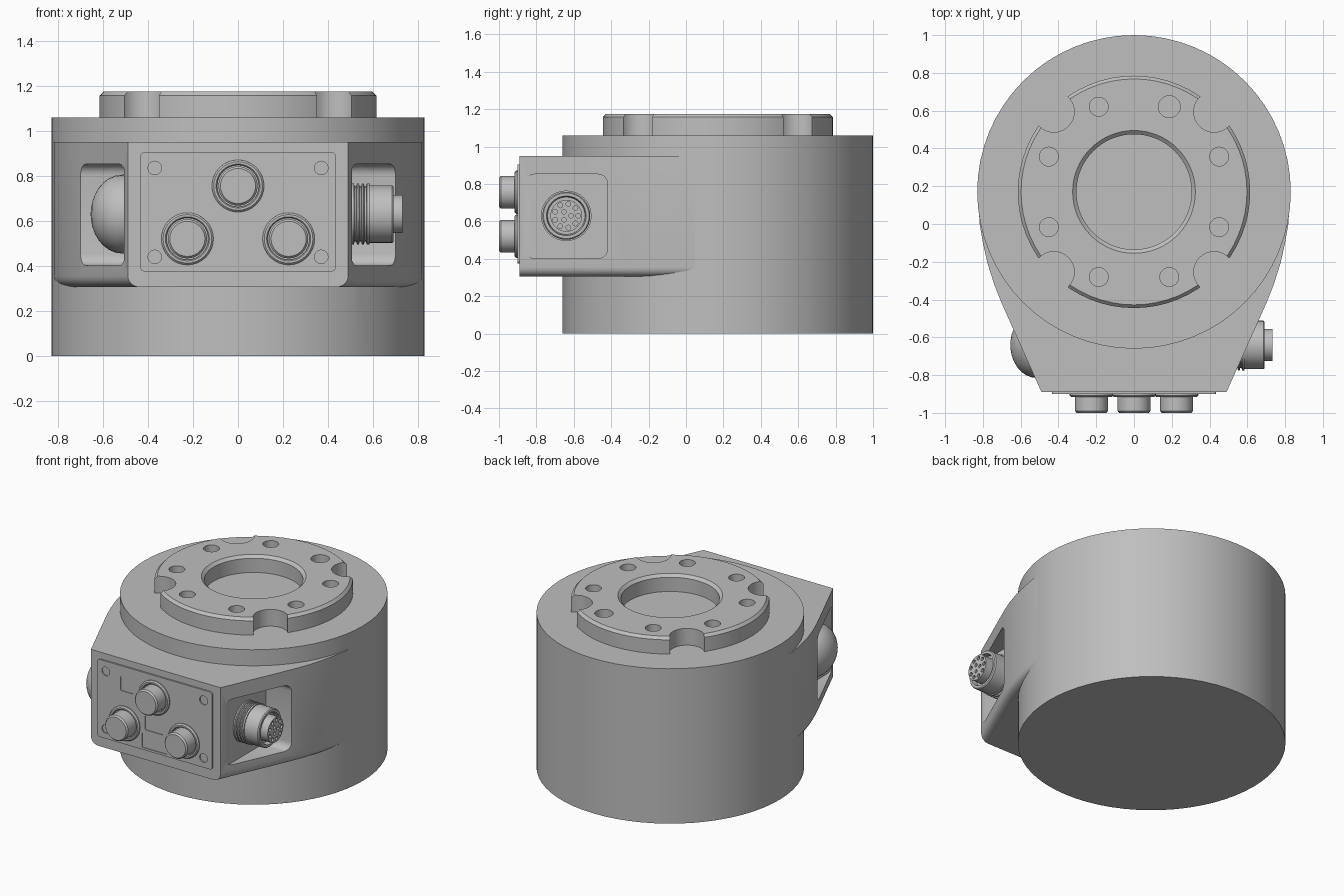
import bpy, bmesh, math
from mathutils import Vector, Matrix

cube = bpy.data.objects.get("Cube")
if cube:
    bpy.data.objects.remove(cube, do_unlink=True)

metal = bpy.data.materials.new("plain grey metal")
metal.use_nodes = True
GREY = (0.52, 0.52, 0.52, 1)
metal.diffuse_color = GREY
metal.node_tree.nodes["Principled BSDF"].inputs["Base Color"].default_value = GREY

AXIS_Y = 0.17            # y of the round body's axis
FRONT = -0.89            # y of the housing's front face
Z, LEFT, RIGHT, FORE = (0, 0, 1), (1, 0, 0), (-1, 0, 0), (0, -1, 0)


def finish(name, bm):
    bmesh.ops.recalc_face_normals(bm, faces=bm.faces)
    mesh = bpy.data.meshes.new(name)
    bm.to_mesh(mesh)
    bm.free()
    mesh.materials.append(metal)
    ob = bpy.data.objects.new(name, mesh)
    bpy.context.collection.objects.link(ob)
    return ob


def lathe(name, profile, centre, axis=Z, closed=False, steps=32):
    """Revolve (radius, height) points round an axis through centre."""
    bm = bmesh.new()
    verts = [bm.verts.new((r, 0, h)) for r, h in profile]
    pairs = list(zip(verts, verts[1:]))
    if closed:
        pairs.append((verts[-1], verts[0]))
    edges = [bm.edges.new(p) for p in pairs]
    bmesh.ops.spin(bm, geom=verts + edges, cent=(0, 0, 0), axis=(0, 0, 1),
                   angle=math.tau, steps=steps)
    bmesh.ops.remove_doubles(bm, verts=bm.verts, dist=1e-5)
    turn = Vector(Z).rotation_difference(Vector(axis)).to_matrix().to_4x4()
    bm.transform(Matrix.Translation(centre) @ turn)
    return finish(name, bm)


def rod(name, radius, low, high, centre, axis=Z, steps=32):
    return lathe(name, [(0, low), (radius, low), (radius, high), (0, high)],
                 centre, axis, steps=steps)


def rounded_rect(cu, cv, w, h, r):
    pts = []
    for k, (su, sv) in enumerate([(1, 1), (-1, 1), (-1, -1), (1, -1)]):
        for j in range(6):
            a = (k + j / 5) * math.pi / 2
            pts.append((cu + su * (w / 2 - r) + r * math.cos(a),
                        cv + sv * (h / 2 - r) + r * math.sin(a)))
    return pts


def prism(name, outline, low, high, place):
    """Extrude an outline; place maps (u, v, depth) to a position."""
    bm = bmesh.new()
    a = [bm.verts.new(place(u, v, low)) for u, v in outline]
    b = [bm.verts.new(place(u, v, high)) for u, v in outline]
    bm.faces.new(a)
    bm.faces.new(b)
    for i in range(len(a)):
        j = (i + 1) % len(a)
        bm.faces.new((a[i], a[j], b[j], b[i]))
    return finish(name, bm)


def cut(ob, cutter, keep=False):
    cutter.hide_render = True
    mod = ob.modifiers.new("cut", 'BOOLEAN')
    mod.operation, mod.solver, mod.object = 'DIFFERENCE', 'EXACT', cutter
    bpy.context.view_layer.objects.active = ob
    bpy.ops.object.modifier_apply(modifier=mod.name)
    if not keep:
        bpy.data.objects.remove(cutter, do_unlink=True)


def along_x(u, v, d):
    return (d, u, v)


def along_y(u, v, d):
    return (u, d, v)


# Round body
body = rod("round_body", 0.83, 0, 1.06, (0, AXIS_Y, 0), steps=64)

# Front housing with flared sides and rounded lower edges
side = [(0.49, FRONT), (0.64, -0.555), (0.70, -0.42), (0.74, -0.32), (0.775, -0.21),
        (0.80, -0.1), (0.817, 0), (0.823, 0.1), (0.6, 0.3)]
outline = side + [(-x, y) for x, y in reversed(side)]
housing = prism("front_housing", outline, 0.305, 0.95, lambda u, v, d: (u, v, d))
bm = bmesh.new()
bm.from_mesh(housing.data)
lower = [e for e in bm.edges
         if all(v.co.z < 0.31 and v.co.y < 0.2 for v in e.verts)
         and e.verts[0].co.x * e.verts[1].co.x > 0]
bmesh.ops.bevel(bm, geom=lower, offset=0.05, segments=5, profile=0.5, affect='EDGES')
bm.to_mesh(housing.data)
bm.free()

# Side pockets, cut into both the housing and the body behind it
for s in (1, -1):
    pocket = prism("pocket_cutter", rounded_rect(-0.64, 0.627, 0.44, 0.45, 0.05),
                   s * 0.506, s * 1.1, along_x)
    cut(housing, pocket, keep=True)
    cut(body, pocket)

# Mounting flange with bore, four edge notches and eight bolt holes
flange = lathe("mounting_flange",
               [(0.305, 1.05), (0.615, 1.05), (0.615, 1.157), (0.598, 1.175),
                (0.325, 1.175), (0.305, 1.157)],
               (0, AXIS_Y, 0), closed=True, steps=64)
for k in range(4):
    a = math.radians(45 + 90 * k)
    cut(flange, rod("notch_cutter", 0.108, 1, 1.3,
                    (0.6 * math.cos(a), AXIS_Y + 0.6 * math.sin(a), 0)))
for k in range(8):
    a = math.radians(22.5 + 45 * k)
    radius = 0.058 if k == 1 else 0.05
    cut(flange, rod("bolt_cutter", radius, 1, 1.3,
                    (0.488 * math.cos(a), AXIS_Y + 0.488 * math.sin(a), 0), steps=24))

# Control panel with shallow windows and screw recesses
panel = prism("control_panel", rounded_rect(0, 0.64, 0.87, 0.53, 0.02),
              FRONT + 0.01, FRONT - 0.011, along_y)
for cx, cz, w, h in [(-0.21, 0.785, 0.1, 0.1), (0, 0.565, 0.145, 0.1), (0, 0.44, 0.195, 0.1)]:
    cut(panel, prism("window_cutter", rounded_rect(cx, cz, w, h, 0.01),
                     FRONT - 0.006, FRONT - 0.05, along_y))
for cx in (-0.37, 0.37):
    for cz in (0.44, 0.835):
        cut(panel, rod("screw_cutter", 0.03, 0.003, 0.05, (cx, FRONT, cz), FORE, 20))

# Three push buttons with collars
for name, cx, cz in [("top", 0, 0.755), ("right", -0.225, 0.52), ("left", 0.225, 0.52)]:
    lathe(name + "_button_collar",
          [(0.093, 0), (0.116, 0), (0.116, 0.018), (0.108, 0.026), (0.098, 0.026),
           (0.093, 0.02)],
          (cx, FRONT, cz), FORE, closed=True)
    lathe(name + "_button", [(0, 0), (0.087, 0), (0.087, 0.1), (0.078, 0.11), (0, 0.11)],
          (cx, FRONT, cz), FORE)

# Round socket in the left pocket: ribbed nut, sleeve and pin insert
port = (0, -0.64, 0.63)
nut = [(0, 0.49), (0.135, 0.49)]
for k in range(3):
    x = 0.515 + 0.022 * k
    nut += [(0.135, x), (0.122, x + 0.004), (0.122, x + 0.01), (0.135, x + 0.014)]
lathe("socket_nut", nut + [(0.135, 0.585), (0, 0.585)], port, LEFT)
lathe("socket_sleeve", [(0, 0.57), (0.128, 0.57), (0.128, 0.685), (0.122, 0.692),
                        (0.106, 0.692), (0.1, 0.66), (0, 0.66)], port, LEFT)
insert = rod("socket_insert", 0.085, 0.6, 0.732, port, LEFT)
for count, ring, radius in [(3, 0.025, 0.012), (9, 0.064, 0.013)]:
    for k in range(count):
        a = math.tau * k / count
        cut(insert, rod("pin_cutter", radius, 0.71, 0.8,
                        (0, port[1] + ring * math.cos(a), port[2] + ring * math.sin(a)),
                        LEFT, 12))

# Domed knob in the right pocket
dome = [(0, 0.49), (0.175, 0.49), (0.175, 0.515)]
for k in range(1, 8):
    a = math.radians(12 * k)
    dome.append((0.175 * math.cos(a), 0.515 + 0.14 * math.sin(a)))
lathe("domed_knob", dome + [(0, 0.655)], port, RIGHT)

# Smooth curved walls, keep sharp edges
bpy.ops.object.select_all(action='DESELECT')
for ob in bpy.context.collection.objects:
    if ob.type == 'MESH' and metal.name in ob.data.materials:
        ob.select_set(True)
        bpy.context.view_layer.objects.active = ob
bpy.ops.object.shade_smooth_by_angle(angle=math.radians(30))
